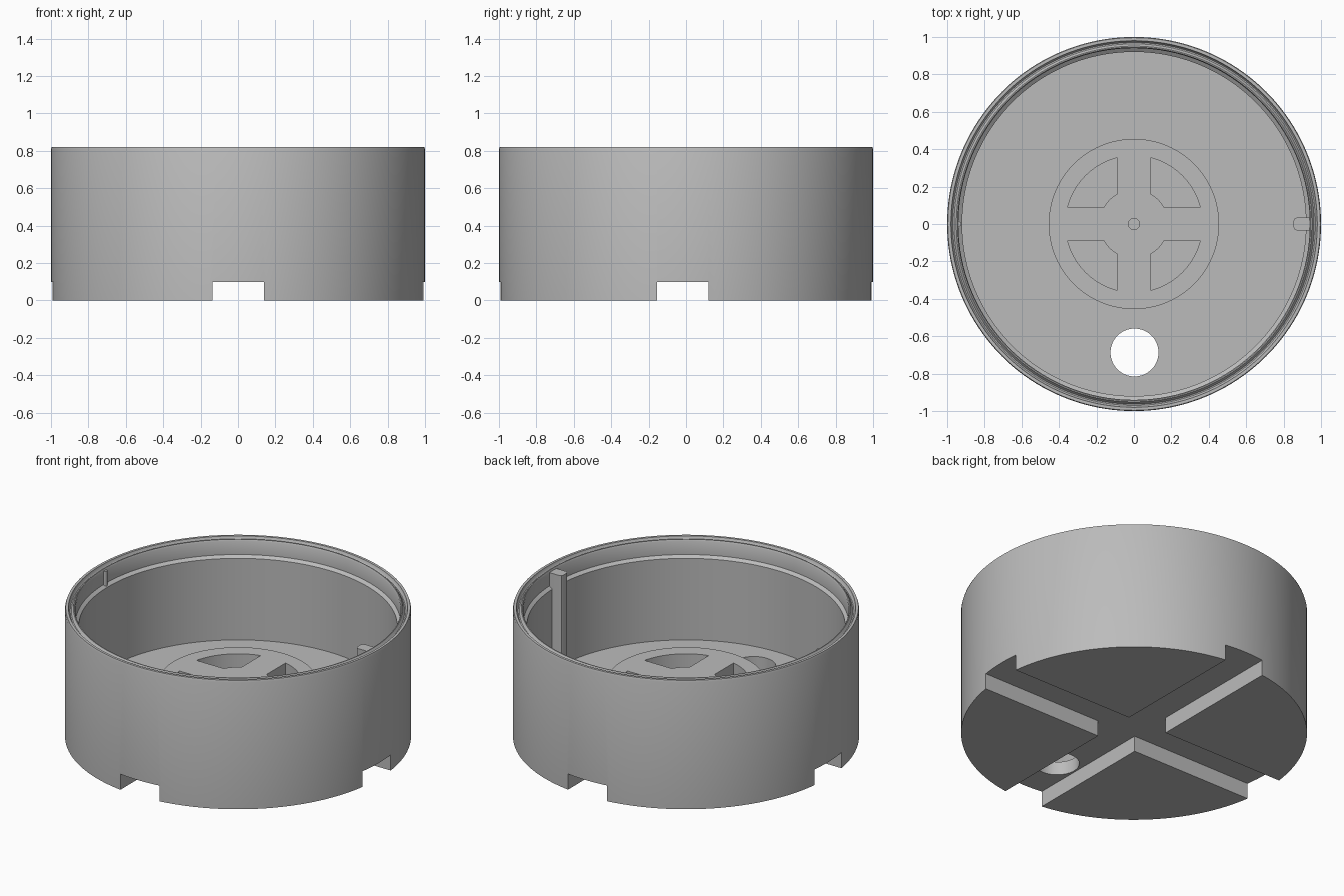
import bpy, bmesh, math

if "Cube" in bpy.data.objects:
    bpy.data.objects.remove(bpy.data.objects["Cube"])

SEG = 160
FLOOR, BOSS_TOP, RIM = 0.185, 0.355, 0.82

gray = bpy.data.materials.new("light_gray")
gray.diffuse_color = (0.5, 0.5, 0.5, 1)
gray.use_nodes = True
gray.node_tree.nodes["Principled BSDF"].inputs["Base Color"].default_value = gray.diffuse_color


def make_object(name, bm):
    bmesh.ops.recalc_face_normals(bm, faces=bm.faces)
    mesh = bpy.data.meshes.new(name)
    bm.to_mesh(mesh)
    bm.free()
    mesh.materials.append(gray)
    obj = bpy.data.objects.new(name, mesh)
    bpy.context.collection.objects.link(obj)
    return obj


def lathe(name, profile):
    """Revolve an outline whose first and last points lie on the z axis."""
    bm = bmesh.new()
    rings = []
    for r, z in profile:
        if r == 0:
            rings.append([bm.verts.new((0, 0, z))] * SEG)
        else:
            rings.append([bm.verts.new((r * math.cos(2 * math.pi * i / SEG),
                                        r * math.sin(2 * math.pi * i / SEG), z))
                          for i in range(SEG)])
    for a, b in zip(rings, rings[1:]):
        for i in range(SEG):
            j = (i + 1) % SEG
            bm.faces.new(list(dict.fromkeys((a[i], a[j], b[j], b[i]))))
    return make_object(name, bm)


def prism(name, points, z0, z1):
    """Extrude a flat outline from z0 to z1."""
    bm = bmesh.new()
    face = bm.faces.new([bm.verts.new((x, y, z0)) for x, y in points])
    new = bmesh.ops.extrude_face_region(bm, geom=[face])["geom"]
    bmesh.ops.translate(bm, vec=(0, 0, z1 - z0),
                        verts=[v for v in new if isinstance(v, bmesh.types.BMVert)])
    return make_object(name, bm)


def arc(cx, cy, r, a0, a1, n):
    return [(cx + r * math.cos(a0 + (a1 - a0) * i / n),
             cy + r * math.sin(a0 + (a1 - a0) * i / n)) for i in range(n + 1)]


def circle(cx, cy, r, n=64):
    return arc(cx, cy, r, 0, 2 * math.pi, n)[:-1]


def cut(target, cutter):
    cutter.hide_render = True
    mod = target.modifiers.new("cut", "BOOLEAN")
    mod.operation, mod.solver, mod.object = "DIFFERENCE", "EXACT", cutter
    bpy.context.view_layer.objects.active = target
    bpy.ops.object.modifier_apply(modifier=mod.name)
    bpy.data.objects.remove(cutter)


# Cup: raised hub, floor, inner wall, ledge, grooved rim, outer wall, base
cup = lathe("cup_body", [
    (0, BOSS_TOP), (0.455, BOSS_TOP), (0.455, FLOOR), (0.92, FLOOR),
    (0.92, 0.705), (0.94, 0.72), (0.94, 0.805), (0.945, 0.815), (0.951, 0.815),
    (0.957, 0.805), (0.963, 0.798), (0.970, 0.797), (0.976, 0.803),
    (0.980, RIM), (0.996, RIM), (1.0, 0.808), (1.0, 0), (0, 0)])

# Crossed channels under the base
x0, x1, y0, y1, far = -0.136, 0.139, -0.156, 0.121, 1.2
cut(cup, prism("channel_cutter", [
    (x0, -far), (x1, -far), (x1, y0), (far, y0), (far, y1), (x1, y1),
    (x1, far), (x0, far), (x0, y1), (-far, y1), (-far, y0), (x0, y0)], -0.1, 0.1))

# Round hole through the floor
cut(cup, prism("hole_cutter", circle(0.003, -0.687, 0.128), 0.02, 0.3))

# Four pockets in the hub, leaving a cross of ribs
gap, r_in, r_out = 0.088, 0.184, 0.365
a_in, a_out = math.asin(gap / r_in), math.asin(gap / r_out)
quarter = (arc(0, 0, r_out, a_out, math.pi / 2 - a_out, 20)
           + arc(0, 0, r_in, math.pi / 2 - a_in, a_in, 6))
for k in range(4):
    c, s = round(math.cos(k * math.pi / 2)), round(math.sin(k * math.pi / 2))
    pocket = [(c * x - s * y, s * x + c * y) for x, y in quarter]
    cut(cup, prism("pocket_cutter", pocket, FLOOR, 0.5))

# Small hole at the hub centre
cut(cup, prism("pin_hole_cutter", circle(0, 0, 0.03, 24), FLOOR, 0.5))

# Upright post on the inner wall
post = prism("wall_post", [
    (0.95, -0.035), (0.95, 0.035), (0.872, 0.035), (0.859, 0.029), (0.853, 0.016),
    (0.853, -0.016), (0.859, -0.029), (0.872, -0.035)], FLOOR - 0.02, 0.805)

# Tiny key rib opposite the post, above the ledge
rib = prism("key_rib", circle(-0.939, 0, 0.014, 16), 0.71, 0.805)

for obj in (cup, post, rib):
    bpy.ops.object.select_all(action="DESELECT")
    obj.select_set(True)
    bpy.context.view_layer.objects.active = obj
    bpy.ops.object.shade_smooth_by_angle(angle=math.radians(35))
